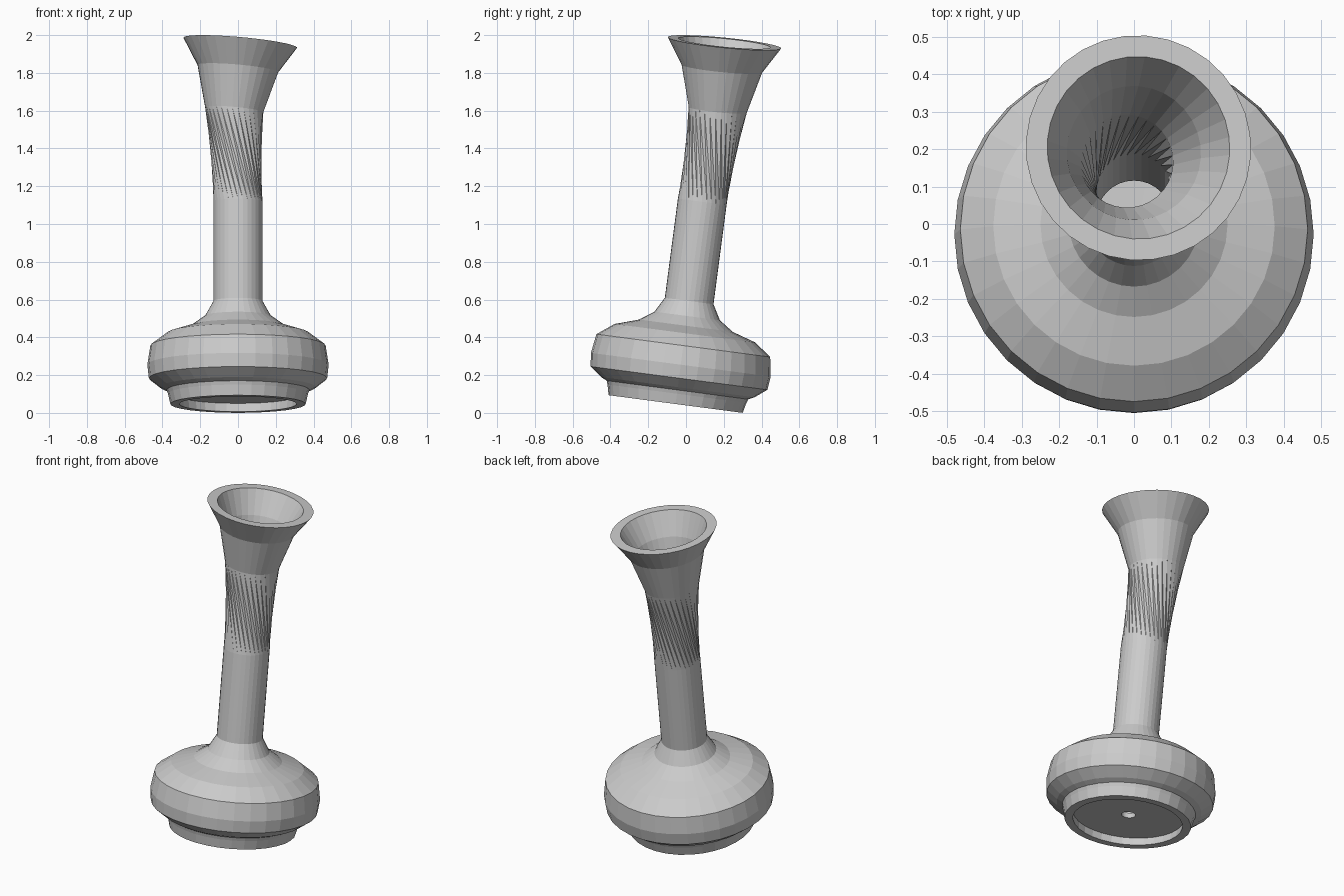
import bpy, bmesh, math
from mathutils import Vector, Matrix

SEGMENTS = 32
TWIST = math.radians(-38)

default = bpy.data.objects.get("Cube")
if default:
    bpy.data.objects.remove(default)

# Leaning frame of the body and neck, and frame of the bent, twisted mouth
body_frame = Matrix.Translation((0, -0.055, 0.047)) @ Matrix.Rotation(math.radians(-7.5), 4, 'X')
mouth_turn = Vector((0, 0, 1)).rotation_difference(Vector((0.09, 0.1, 1))).to_matrix().to_4x4()
mouth_frame = (Matrix.Translation((-0.02, 0.168, 1.605)) @ mouth_turn
               @ Matrix.Rotation(TWIST, 4, 'Z'))

# Profiles as (radius, height along the axis)
outer_body = [(0.358, 0), (0.371, 0.055), (0.378, 0.075), (0.41, 0.09), (0.472, 0.138),
              (0.48, 0.21), (0.464, 0.312), (0.376, 0.378), (0.25, 0.418),
              (0.175, 0.47), (0.13, 0.55), (0.13, 1.08)]
outer_mouth = [(0.155, 0), (0.215, 0.22), (0.302, 0.358)]
inner_mouth = [(0.245, 0.358), (0.18, 0.22), (0.125, 0)]
inner_body = [(0.1, 1.08), (0.1, 0.55), (0.15, 0.44), (0.23, 0.385), (0.35, 0.345),
              (0.435, 0.29), (0.445, 0.15), (0.33, 0.09), (0.04, 0.075)]
foot_recess = [(0.04, 0.045), (0.315, 0.045), (0.31, 0)]


def add_rings(bm, profile, frame):
    rings = []
    for radius, height in profile:
        ring = []
        for i in range(SEGMENTS):
            a = math.tau * i / SEGMENTS
            point = Vector((radius * math.cos(a), radius * math.sin(a), height))
            ring.append(bm.verts.new(frame @ point))
        rings.append(ring)
    return rings


def bridge(bm, lower, upper, creased=False):
    for i in range(SEGMENTS):
        j = (i + 1) % SEGMENTS
        if creased:
            # Long diagonals give the spiral flutes
            bm.faces.new((lower[i], lower[j], upper[i]))
            bm.faces.new((lower[j], upper[j], upper[i]))
        else:
            bm.faces.new((lower[i], lower[j], upper[j], upper[i]))


# Hollow vase as one closed loop of rings, outside up and inside down
bm = bmesh.new()
rings = []
sections = [(outer_body, body_frame), (outer_mouth, mouth_frame),
            (inner_mouth, mouth_frame), (inner_body, body_frame), (foot_recess, body_frame)]
for profile, frame in sections:
    rings += add_rings(bm, profile, frame)

outer_twist = len(outer_body) - 1
inner_twist = len(outer_body) + len(outer_mouth) + len(inner_mouth) - 1
for k, ring in enumerate(rings):
    following = rings[(k + 1) % len(rings)]
    if k == inner_twist:
        # Same spiral on the inside, facing inward
        for i in range(SEGMENTS):
            j = (i + 1) % SEGMENTS
            bm.faces.new((following[j], following[i], ring[i]))
            bm.faces.new((following[j], ring[i], ring[j]))
    else:
        bridge(bm, ring, following, creased=(k == outer_twist))

bmesh.ops.recalc_face_normals(bm, faces=bm.faces)
mesh = bpy.data.meshes.new("vase")
bm.to_mesh(mesh)
bm.free()
vase = bpy.data.objects.new("vase", mesh)
bpy.context.collection.objects.link(vase)
